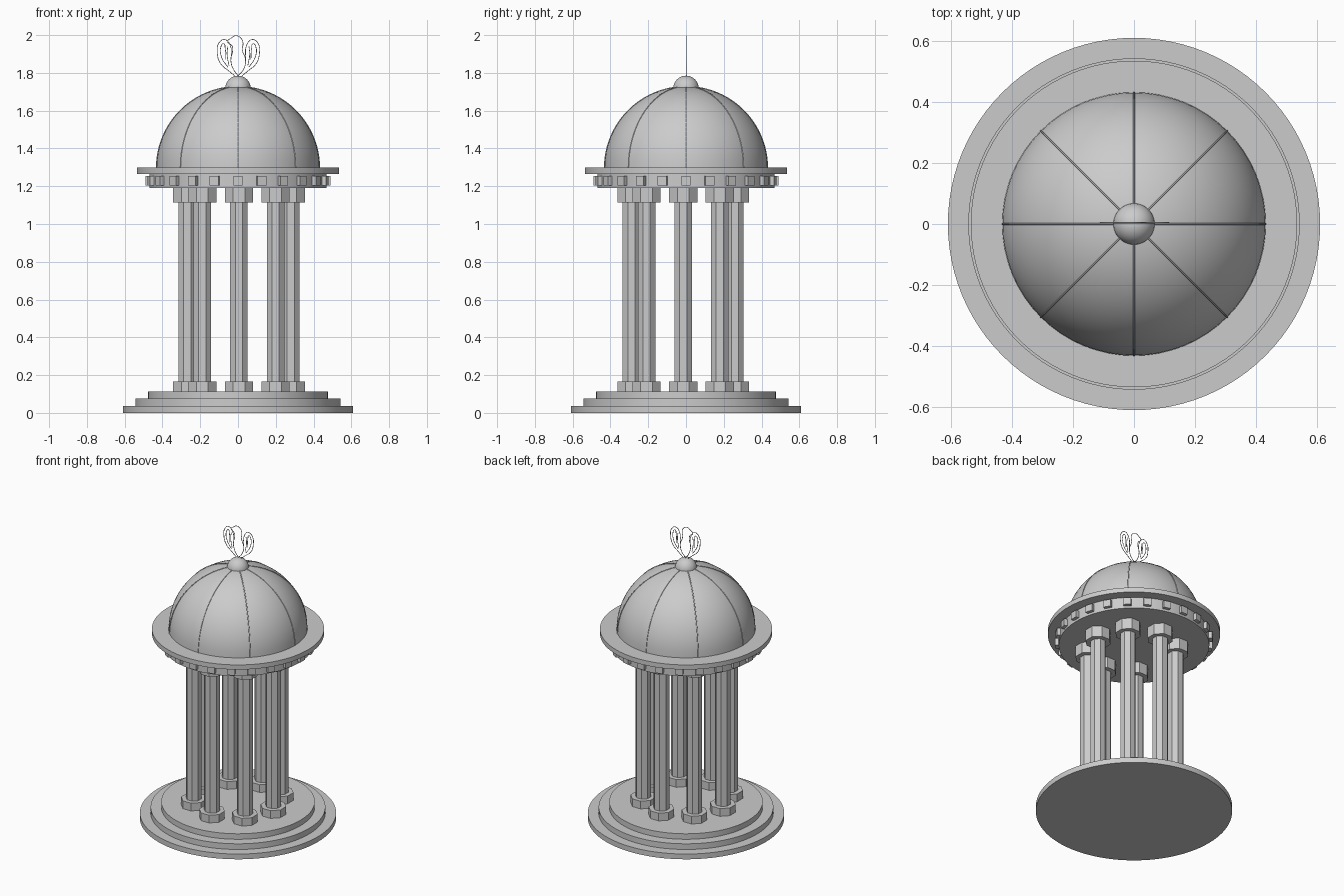
import bpy, bmesh
from math import pi, sin, cos
from mathutils import Matrix, Vector

if "Cube" in bpy.data.objects:
    bpy.data.objects.remove(bpy.data.objects["Cube"])


def finish(bm, name, angle=None):
    me = bpy.data.meshes.new(name)
    bmesh.ops.recalc_face_normals(bm, faces=bm.faces)
    bm.to_mesh(me)
    bm.free()
    ob = bpy.data.objects.new(name, me)
    bpy.context.collection.objects.link(ob)
    if angle:
        bpy.ops.object.select_all(action='DESELECT')
        ob.select_set(True)
        bpy.context.view_layer.objects.active = ob
        bpy.ops.object.shade_smooth_by_angle(angle=angle)
    return ob


def add_prism(bm, x, y, z0, z1, r, sides, turn=0.0):
    m = Matrix.Translation((x, y, (z0 + z1) / 2)) @ Matrix.Rotation(turn, 4, 'Z')
    bmesh.ops.create_cone(bm, cap_ends=True, segments=sides, radius1=r, radius2=r,
                          depth=z1 - z0, matrix=m)


def disc(name, z0, z1, r):
    bm = bmesh.new()
    add_prism(bm, 0, 0, z0, z1, r, 96)
    return finish(bm, name, 0.6)


# Stepped round base
disc("lower_step", 0.0, 0.036, 0.61)
disc("middle_step", 0.036, 0.075, 0.543)
disc("upper_step", 0.075, 0.113, 0.477)

# Eight octagonal columns, ring slightly off centre
for i in range(8):
    a = i * pi / 4
    x, y = 0.005 + 0.274 * cos(a), -0.015 + 0.274 * sin(a)
    for part, z0, z1, r in (("base", 0.113, 0.166, 0.081),
                            ("shaft", 0.166, 1.115, 0.05),
                            ("capital", 1.115, 1.19, 0.081)):
        bm = bmesh.new()
        add_prism(bm, x, y, z0, z1, r, 8, pi / 8)
        finish(bm, f"column_{part}_{i + 1}")

# Entablature ring and cornice
disc("entablature", 1.19, 1.266, 0.468)
disc("cornice", 1.266, 1.298, 0.535)

# Ring of small blocks under the cornice
bm = bmesh.new()
for i in range(24):
    m = (Matrix.Rotation(i * pi / 12, 4, 'Z') @ Matrix.Translation((0.467, 0, 1.229))
         @ Matrix.Diagonal((0.046, 0.048, 0.048, 1)))
    bmesh.ops.create_cube(bm, size=1, matrix=m)
finish(bm, "dentils")


# Dome
bm = bmesh.new()
bmesh.ops.create_uvsphere(bm, u_segments=64, v_segments=32, radius=0.432)
bmesh.ops.delete(bm, geom=[v for v in bm.verts if v.co.z < -0.001], context='VERTS')
bmesh.ops.translate(bm, verts=bm.verts, vec=(0, 0, 1.296))
finish(bm, "dome", 0.8)

# Ball on top of the dome
bm = bmesh.new()
bmesh.ops.create_uvsphere(bm, u_segments=32, v_segments=16, radius=0.068)
bmesh.ops.translate(bm, verts=bm.verts, vec=(0, 0, 1.717))
finish(bm, "finial_ball", 0.8)


def wire(name, strokes, radius, kind='POLY'):
    cu = bpy.data.curves.new(name, 'CURVE')
    cu.dimensions = '3D'
    cu.bevel_depth = radius
    cu.bevel_resolution = 1
    cu.resolution_u = 4
    for pts in strokes:
        s = cu.splines.new(kind)
        if kind == 'BEZIER':
            s.bezier_points.add(len(pts) - 1)
            for p, co in zip(s.bezier_points, pts):
                p.co = co
                p.handle_left_type = p.handle_right_type = 'AUTO'
        else:
            s.points.add(len(pts) - 1)
            for p, co in zip(s.points, pts):
                p.co = (*co, 1)
    ob = bpy.data.objects.new(name, cu)
    bpy.context.collection.objects.link(ob)
    return ob


# Thin ribs on the dome
ribs = []
for i in range(8):
    a = i * pi / 4
    ribs.append([Vector((0.432 * cos(t) * cos(a), 0.432 * cos(t) * sin(a), 1.296 + 0.432 * sin(t)))
                 for t in (k * pi / 48 for k in range(24))])
wire("dome_ribs", ribs, 0.003)


# Wire bird ornament: body with turned head, and two raised wings
def flat(pts):
    return [(x, 0.004, z) for x, z in pts]


body = flat([(0.0, 1.785), (-0.025, 1.82), (-0.038, 1.87), (-0.028, 1.92), (-0.032, 1.945),
             (-0.055, 1.965), (-0.035, 1.985), (-0.012, 1.997), (0.015, 1.985),
             (0.027, 1.955), (0.022, 1.925), (0.04, 1.87), (0.03, 1.82), (0.0, 1.785)])
wing = [(0.02, 1.785), (0.05, 1.81), (0.095, 1.85), (0.112, 1.91), (0.105, 1.955),
        (0.075, 1.977), (0.045, 1.95), (0.038, 1.87)]
feathers = [[(0.055, 1.83), (0.088, 1.88), (0.092, 1.94), (0.078, 1.955), (0.07, 1.93), (0.066, 1.87)],
            [(0.05, 1.84), (0.06, 1.9), (0.056, 1.94)]]
strokes = [body]
for side in (-1, 1):
    for line in [wing] + feathers:
        strokes.append(flat([(side * x + 0.002, z) for x, z in line]))
wire("bird_ornament", strokes, 0.002, 'BEZIER')
